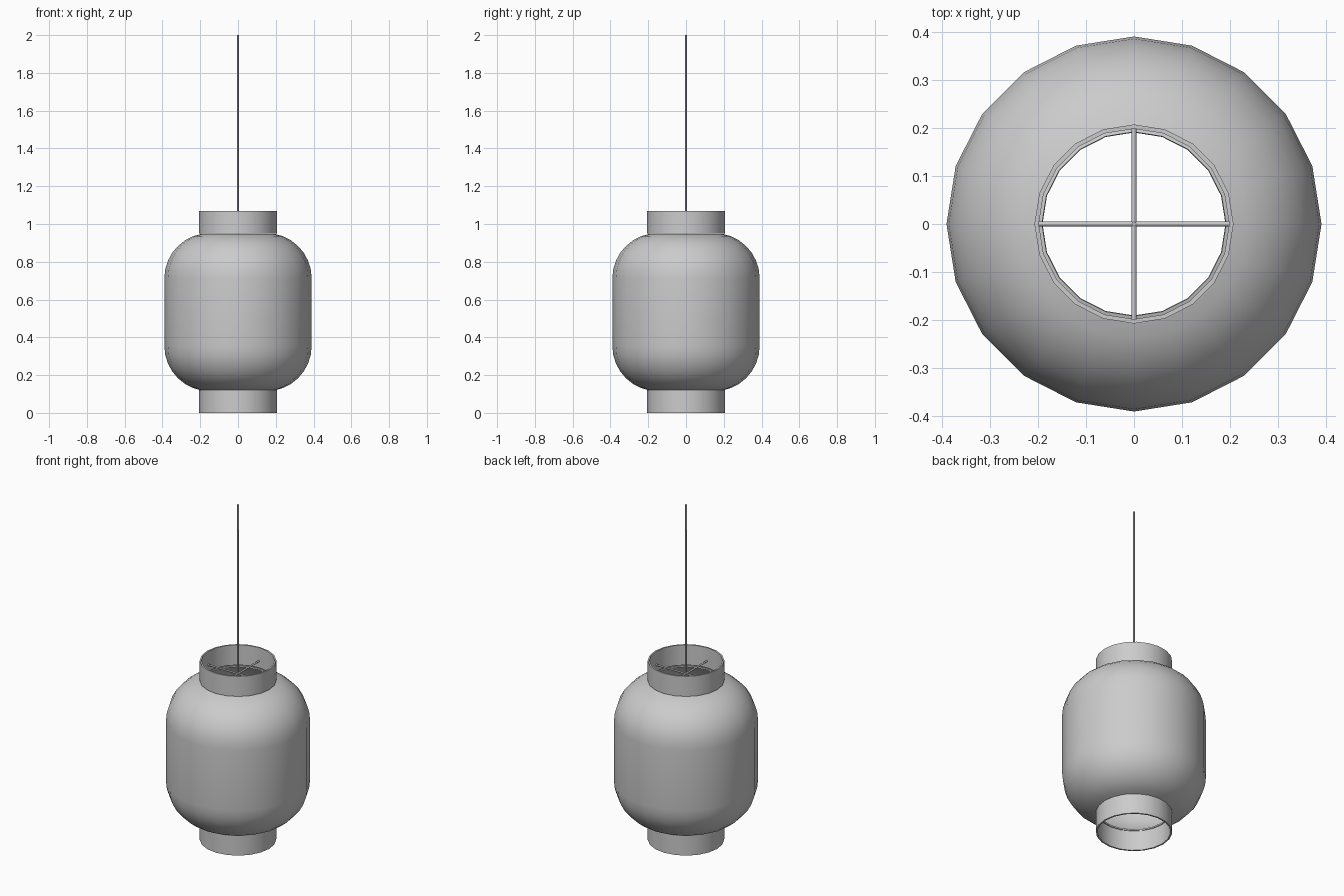
import bpy
import bmesh
from math import sin, cos, pi, radians

old = bpy.data.objects.get("Cube")
if old:
    bpy.data.objects.remove(old, do_unlink=True)

SIDES = 20

grey = bpy.data.materials.new("soft_grey")
grey.use_nodes = True
grey.diffuse_color = (0.6, 0.6, 0.6, 1)
grey.node_tree.nodes["Principled BSDF"].inputs["Base Color"].default_value = (0.6, 0.6, 0.6, 1)


def finish(obj, name, angle=40):
    obj.name = name
    obj.data.materials.clear()
    obj.data.materials.append(grey)
    bpy.ops.object.select_all(action="DESELECT")
    obj.select_set(True)
    bpy.context.view_layer.objects.active = obj
    bpy.ops.object.shade_smooth_by_angle(angle=radians(angle))
    return obj


def lathe(name, profile, closed=True):
    """Revolve a radius/height profile around the vertical axis."""
    bm = bmesh.new()
    rings = [[bm.verts.new((r * cos(2 * pi * i / SIDES), r * sin(2 * pi * i / SIDES), z))
              for i in range(SIDES)] for r, z in profile]
    if closed:
        rings.append(rings[0])
    for a, b in zip(rings, rings[1:]):
        for i in range(SIDES):
            j = (i + 1) % SIDES
            bm.faces.new((a[i], a[j], b[j], b[i]))
    bmesh.ops.recalc_face_normals(bm, faces=bm.faces)
    mesh = bpy.data.meshes.new(name)
    bm.to_mesh(mesh)
    bm.free()
    obj = bpy.data.objects.new(name, mesh)
    bpy.context.collection.objects.link(obj)
    return finish(obj, name)


def rounded_side(radius, steps=7):
    """Barrel side: rounded shoulder, straight wall, rounded base."""
    centre_r, low, high = 0.15, 0.355, 0.712
    end = math_end = radians(80)
    arc = [(radius * cos(end * i / steps), radius * sin(end * i / steps))
           for i in range(steps + 1)]
    lower = [(centre_r + x, low - z) for x, z in reversed(arc)]
    upper = [(centre_r + x, high + z) for x, z in arc]
    return lower + upper


# Thin hollow shade
lathe("shade", rounded_side(0.24) + rounded_side(0.232)[::-1])

# Open collars above and below the shade
for name, z in (("bottom_collar", 0), ("top_collar", 0.95)):
    lathe(name, [(0.207, z), (0.207, z + 0.12), (0.198, z + 0.12), (0.198, z)])


def rod(name, length, centre, rotation=(0, 0, 0)):
    bpy.ops.mesh.primitive_cylinder_add(vertices=8, radius=0.005, depth=length,
                                        location=centre, rotation=rotation)
    return finish(bpy.context.object, name, 50)


# Crossed support bars and hanging cord
BAR_Z = 0.99
rod("support_bar_x", 0.396, (0, 0, BAR_Z), (0, pi / 2, 0))
rod("support_bar_y", 0.396, (0, 0, BAR_Z), (pi / 2, 0, 0))
rod("hanging_cord", 2 - BAR_Z, (0, 0, (2 + BAR_Z) / 2))
